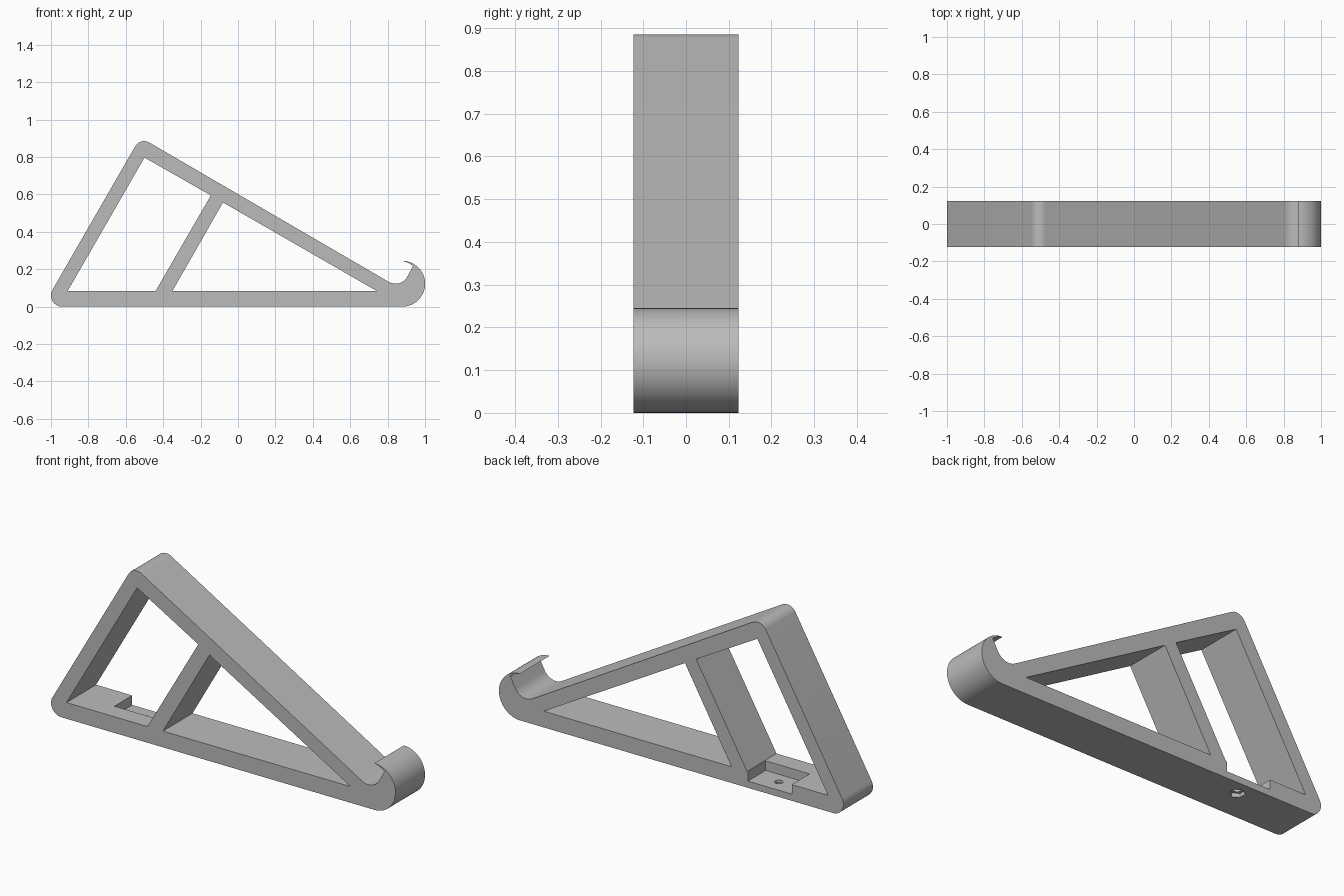
import bpy
import bmesh
from math import cos, sin, radians, pi

HALF = 0.1225      # half of the stand's width
BASE = 0.085       # thickness of the base bar

cube = bpy.data.objects.get("Cube")
if cube:
    bpy.data.objects.remove(cube, do_unlink=True)

grey = bpy.data.materials.new("plain_grey")
grey.use_nodes = True
colour = (0.5, 0.5, 0.5, 1)
grey.diffuse_color = colour
grey.node_tree.nodes["Principled BSDF"].inputs["Base Color"].default_value = colour


def arc(cx, cz, r, start, end, steps):
    """Points along a circular arc, angles in degrees."""
    angles = [radians(start + (end - start) * i / steps) for i in range(steps + 1)]
    return [(cx + r * cos(a), cz + r * sin(a)) for a in angles]


def prism(name, points, y0, y1):
    """Extrude an x-z profile from y0 to y1."""
    bm = bmesh.new()
    face = bm.faces.new([bm.verts.new((x, y0, z)) for x, z in points])
    grown = bmesh.ops.extrude_face_region(bm, geom=[face])["geom"]
    moved = [v for v in grown if isinstance(v, bmesh.types.BMVert)]
    bmesh.ops.translate(bm, vec=(0, y1 - y0, 0), verts=moved)
    bmesh.ops.recalc_face_normals(bm, faces=bm.faces)
    mesh = bpy.data.meshes.new(name)
    bm.to_mesh(mesh)
    bm.free()
    obj = bpy.data.objects.new(name, mesh)
    bpy.context.collection.objects.link(obj)
    mesh.materials.append(grey)
    return obj


def cut(target, cutter):
    """Subtract the cutter and discard it."""
    mod = target.modifiers.new("cut", 'BOOLEAN')
    mod.operation = 'DIFFERENCE'
    mod.solver = 'EXACT'
    mod.object = cutter
    bpy.context.view_layer.objects.active = target
    bpy.ops.object.modifier_apply(modifier=mod.name)
    bpy.data.objects.remove(cutter, do_unlink=True)


# Outer profile: rounded heel, hooked toe, cradle and rounded apex
outline = arc(-0.94, 0.06, 0.06, 150, 270, 14)
outline += arc(0.878, 0.1225, 0.1225, -90, 90, 32)
outline += [(0.91, 0.235), (0.936, 0.217)]
outline += arc(0.842, 0.195, 0.072, -30, -120, 14)
outline += arc(-0.502, 0.83, 0.055, 60, 150, 12)
stand = prism("wedge_stand", outline, -HALF, HALF)

# Two openings separated by the slanted strut
rear_opening = [(-0.91, BASE), (-0.44, BASE), (-0.145, 0.595), (-0.5, 0.797)]
front_opening = [(-0.35, BASE), (0.74, BASE), (-0.08, 0.557)]
for opening in (rear_opening, front_opening):
    cut(stand, prism("opening_cutter", opening, -0.3, 0.3))

# Recess in the base, open at the back
recess = [(-0.7, 0.035), (-0.445, 0.035), (-0.445, 0.1), (-0.7, 0.1)]
cut(stand, prism("recess_cutter", recess, -0.025, 0.3))

# Screw hole through the recess floor, wider underneath
for radius, sides, top in ((0.02, 20, 0.07), (0.038, 6, 0.02)):
    bpy.ops.mesh.primitive_cylinder_add(vertices=sides, radius=radius, depth=0.1,
                                        location=(-0.57, 0.045, top - 0.05))
    hole = bpy.context.object
    hole.data.materials.append(grey)
    cut(stand, hole)

# Smooth the rounded corners and keep the edges crisp
bpy.ops.object.select_all(action='DESELECT')
stand.select_set(True)
bpy.context.view_layer.objects.active = stand
bpy.ops.object.shade_smooth_by_angle(angle=pi / 7)
